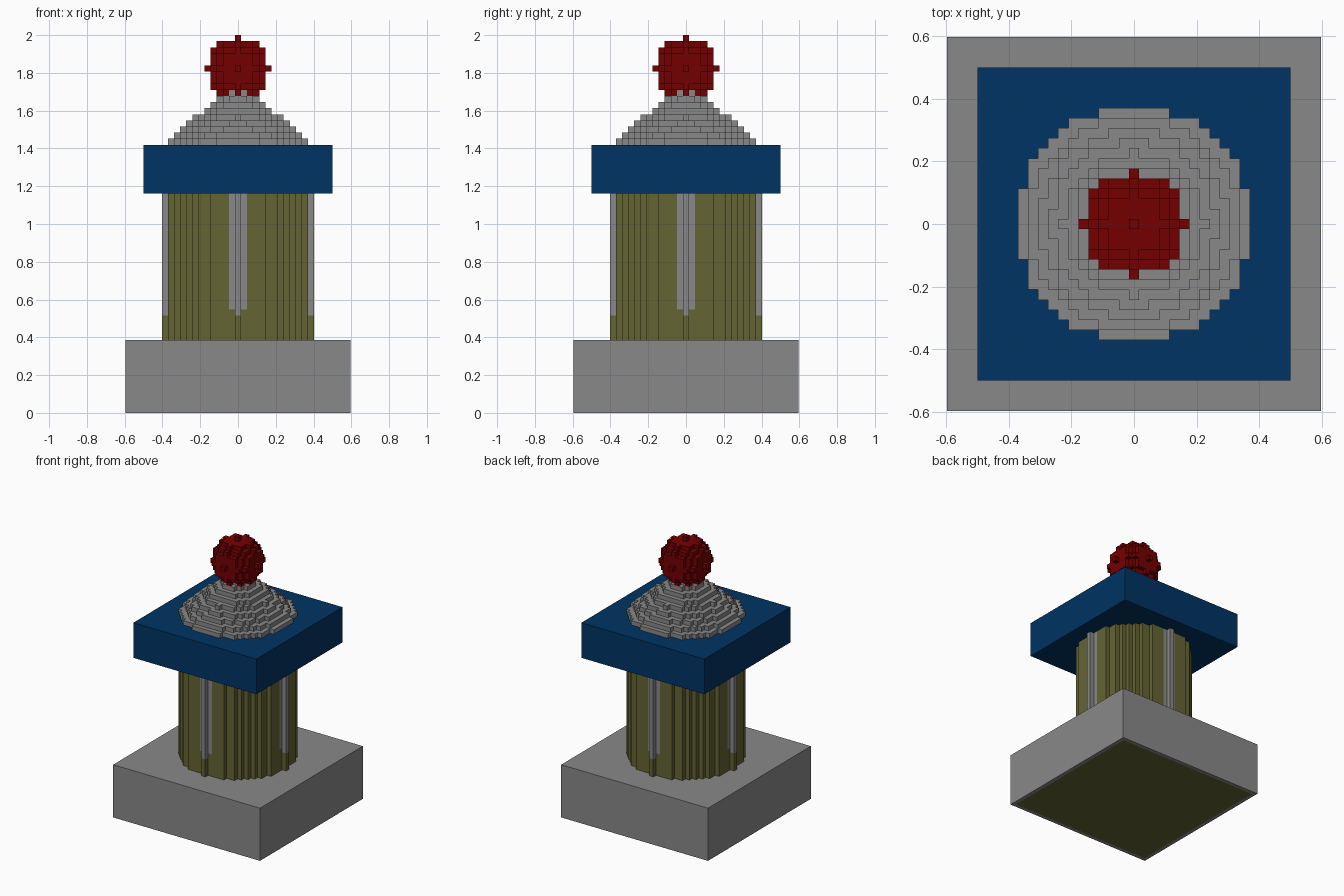
import bpy, bmesh, math

if "Cube" in bpy.data.objects:
    bpy.data.objects.remove(bpy.data.objects["Cube"])

U = 2 / 62  # edge length of one block


def material(name, rgb):
    m = bpy.data.materials.new(name)
    m.use_nodes = True
    m.diffuse_color = (*rgb, 1)
    m.node_tree.nodes["Principled BSDF"].inputs["Base Color"].default_value = (*rgb, 1)
    return m


GREY = material("stone grey", (0.250, 0.250, 0.250))
OLIVE = material("olive", (0.126, 0.126, 0.034))
BLUE = material("deep blue", (0.0, 0.033, 0.125))
RED = material("dark red", (0.176, 0.0, 0.0))


def finish(bm, name, *mats):
    bmesh.ops.recalc_face_normals(bm, faces=bm.faces)
    mesh = bpy.data.meshes.new(name)
    bm.to_mesh(mesh)
    bm.free()
    for m in mats:
        mesh.materials.append(m)
    ob = bpy.data.objects.new(name, mesh)
    bpy.context.collection.objects.link(ob)
    return ob


def box_bm(center, size):
    """Box measured in blocks."""
    bm = bmesh.new()
    bmesh.ops.create_cube(bm, size=1)
    for v in bm.verts:
        v.co = [(c + p * s) * U for c, p, s in zip(center, v.co, size)]
    return bm


def blocks(name, cells, z0, mats, paint=lambda c: 0):
    """Outer skin of a set of (i, j, k) cells, coloured per cell by `paint`."""
    bm = bmesh.new()
    verts = {}

    def vert(p):
        if p not in verts:
            verts[p] = bm.verts.new((p[0] * U / 2, p[1] * U / 2, (z0 + (p[2] + 1) / 2) * U))
        return verts[p]

    for c in cells:
        for axis in range(3):
            for s in (-1, 1):
                n = list(c)
                n[axis] += s
                if tuple(n) in cells:
                    continue
                a, b = (axis + 1) % 3, (axis + 2) % 3
                loop = []
                for da, db in ((-1, -1), (1, -1), (1, 1), (-1, 1)):
                    p = [2 * x for x in c]
                    p[axis] += s
                    p[a] += da
                    p[b] += db
                    loop.append(vert(tuple(p)))
                face = bm.faces.new(loop if s > 0 else loop[::-1])
                face.material_index = paint(c)
    bmesh.ops.dissolve_limit(bm, angle_limit=0.01, verts=bm.verts, edges=bm.edges,
                             delimit={'MATERIAL'})
    return finish(bm, name, *mats)


def disc(r2, k):
    span = range(-13, 14)
    return {(i, j, k) for i in span for j in span if i * i + j * j <= r2}


# Plinth with an olive panel on its underside
bm = box_bm((0, 0, 6), (37, 37, 12))
bottom = min(bm.faces, key=lambda f: f.calc_center_median().z)
bmesh.ops.inset_region(bm, faces=[bottom], thickness=1.2 * U)
bottom.material_index = 1
finish(bm, "plinth", GREY, OLIVE)


# Round column; a grey strip runs down each of its four sides
def strip(c):
    far, near = max(abs(c[0]), abs(c[1])), min(abs(c[0]), abs(c[1]))
    return int(far >= 11 and near <= 1 and c[2] >= 4 + near)


column = set().union(*(disc(144, k) for k in range(24)))
blocks("column", column, 12, (OLIVE, GREY), strip)

# Square cap slab
finish(box_bm((0, 0, 40), (31, 31, 8)), "cap_slab", BLUE)


# Stepped conical roof
def roof_r2(k):
    return (11.68 - 1.163 * k) ** 2


roof = set().union(*(disc(roof_r2(k), k) for k in range(8)))
blocks("stepped_roof", roof, 44, (GREY,))

# Block ball finial; the roof's tip shows through its lowest layer
span = range(-5, 6)
ball = {(i, j, k) for i in span for j in span for k in span
        if i * i + j * j + k * k <= 25 and k > -5}
blocks("ball_finial", ball, 56, (RED, GREY),
       lambda c: int(c[2] == -4 and c[0] ** 2 + c[1] ** 2 <= roof_r2(8)))
